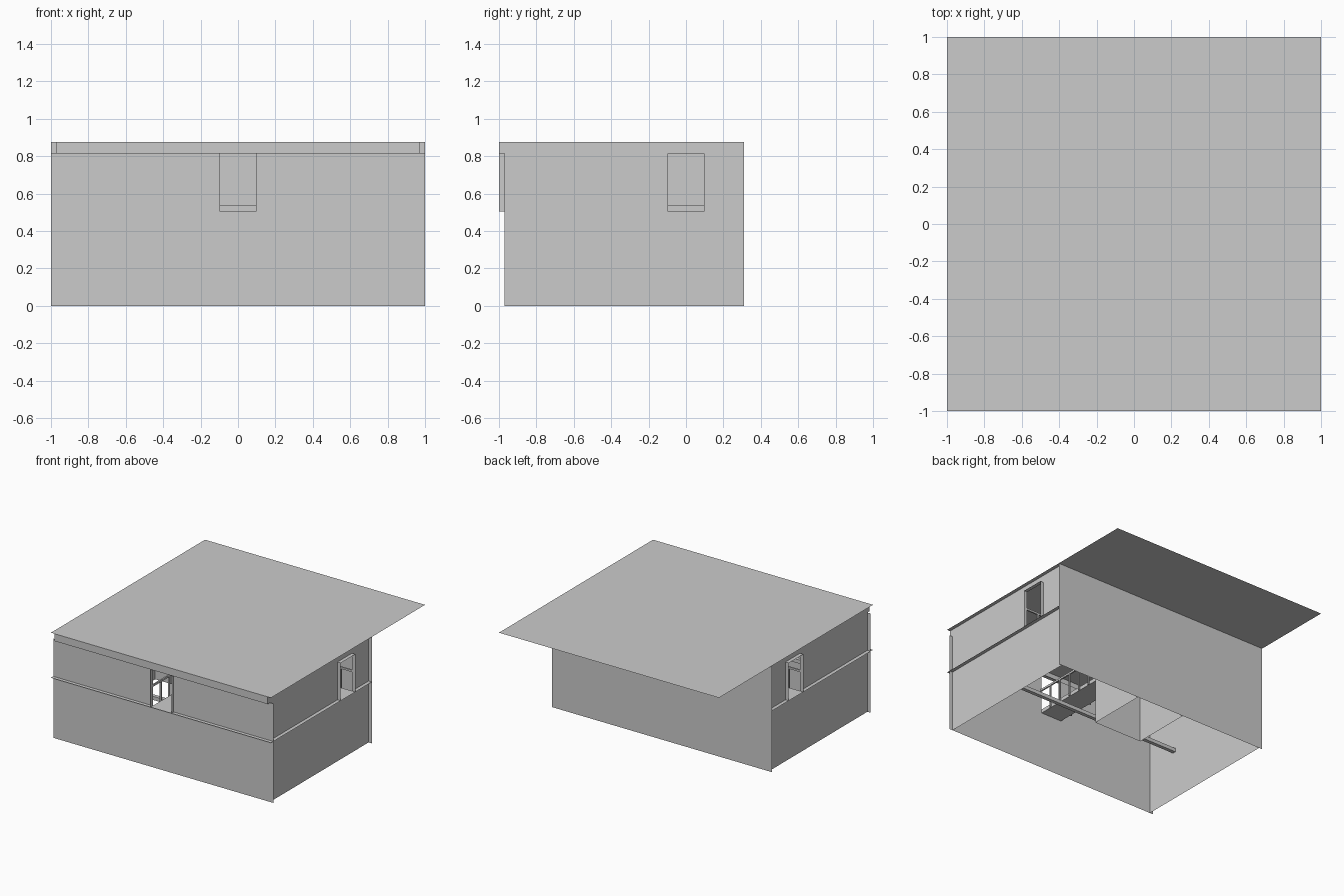
import bpy

if "Cube" in bpy.data.objects:
    bpy.data.objects.remove(bpy.data.objects["Cube"])

X, F, B = 0.97, -0.97, 0.31      # side wall, front wall and back wall planes
W, S, L, H = 0.095, 0.505, 0.815, 0.875  # window half width, sill, lintel, roof


def sheets(name, rects):
    """Flat rectangles given as (low corner, high corner), one axis equal."""
    verts, faces = [], []
    for lo, hi in rects:
        flat = min(range(3), key=lambda i: abs(hi[i] - lo[i]))
        u, v = [i for i in range(3) if i != flat]
        n = len(verts)
        for a, b in ((0, 0), (1, 0), (1, 1), (0, 1)):
            p = list(lo)
            p[u] = hi[u] if a else lo[u]
            p[v] = hi[v] if b else lo[v]
            verts.append(p)
        faces.append((n, n + 1, n + 2, n + 3))
    mesh = bpy.data.meshes.new(name)
    mesh.from_pydata(verts, [], faces)
    ob = bpy.data.objects.new(name, mesh)
    bpy.context.collection.objects.link(ob)
    return ob


def box(name, lo, hi):
    bpy.ops.mesh.primitive_cube_add(size=1, location=[(a + b) / 2 for a, b in zip(lo, hi)])
    ob = bpy.context.object
    ob.name = name
    ob.scale = [b - a for a, b in zip(lo, hi)]


def window_wall(name, a, b, top, place):
    """Wall from a to b with a central opening; place maps (along, up) to 3D."""
    parts = [(a, 0, b, S), (a, S, -W, L), (W, S, b, L)]
    if top > L:
        parts.append((a, L, b, top))
    sheets(name, [(place(p, q), place(r, s)) for p, q, r, s in parts])


# Roof and plain back wall
sheets("roof", [((-1, -1, H), (1, 1, H))])
sheets("back_wall", [((-1, B, 0), (1, B, H))])

# Front wall with header band above it
window_wall("front_wall", -1, 1, L, lambda u, z: (u, F, z))
sheets("front_header", [((-X, -1, L), (X, -1, H)), ((-X, -1, L), (X, F, L))]
       + [((s * X, -1, L), (s * X, F, H)) for s in (-1, 1)])
sheets("front_ledge", [((-1, -1, S), (1, F, S))])
sheets("front_window_frame", [((s * W, -1, S), (s * W, F, L)) for s in (-1, 1)])

# Side walls, ledges and window frames
for side, s in (("left", -1), ("right", 1)):
    window_wall(side + "_wall", F, B, H, lambda u, z: (s * X, u, z))
    sheets(side + "_ledge", [((s * X, F, S), (s, B, S))])
    sheets(side + "_window_frame",
           [((s * X, e * W, S), (s, e * W, L)) for e in (-1, 1)]
           + [((s * X, -W, L), (s, W, L))])

# Inner core behind the windows, open at the bottom
C, D = 0.22, -0.19
sheets("core_walls", [((-C, D, 0), (C, D, H))]
       + [((s * C, D, 0), (s * C, B, H)) for s in (-1, 1)])

# Walkways from each window to the core
box("front_walkway", (-W, F, S - 0.03), (W, D, S))
box("front_threshold", (-W, D - 0.03, S), (W, D, 0.54))
for side, s in (("left", -1), ("right", 1)):
    x0, x1 = sorted((s * C, s * X))
    box(side + "_walkway", (x0, -W, S - 0.03), (x1, W, S))
    t0, t1 = sorted((s * C, s * (C + 0.03)))
    box(side + "_threshold", (t0, -W, S), (t1, W, 0.54))

# Railings along both edges of the walkways
R, T = 0.66, 0.012
for e in (-1, 1):
    u0, u1 = sorted((e * (W + T), e * W))
    box("front_rail", (u0, F, R), (u1, D, R + 0.015))
    for i in range(1, 7):
        y = F + i * (D - F) / 7
        box("front_baluster", (u0, y - T / 2, S - 0.03), (u1, y + T / 2, R))
    for s in (-1, 1):
        x0, x1 = sorted((s * C, s * X))
        box("side_rail", (x0, u0, R), (x1, u1, R + 0.015))
        for i in range(1, 7):
            x = x0 + i * (x1 - x0) / 7
            box("side_baluster", (x - T / 2, u0, S - 0.03), (x + T / 2, u1, R))

# Long cross beam near the front
box("cross_beam", (-X, -0.70, 0.40), (X, -0.67, 0.43))
